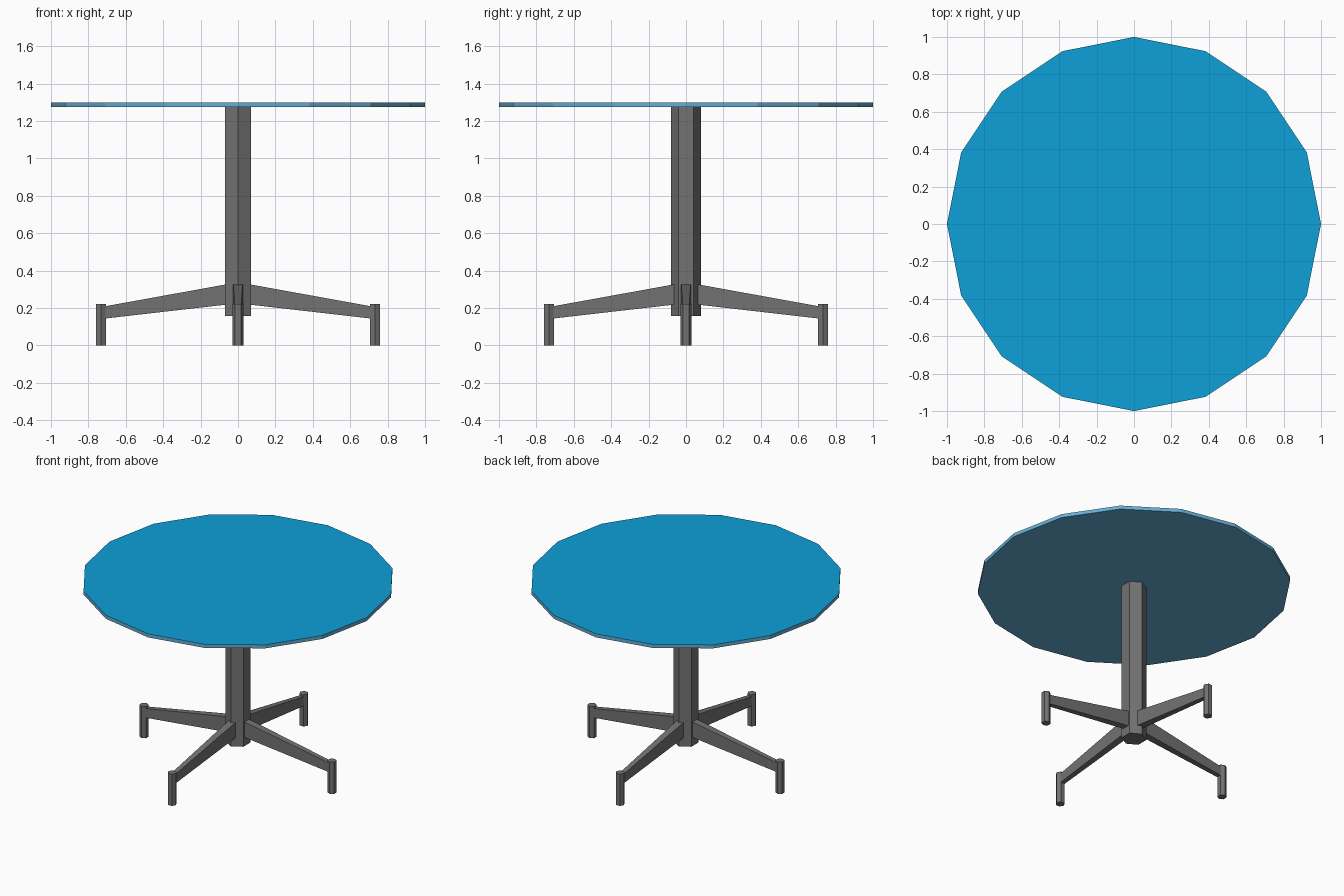
import bpy, bmesh, math
from mathutils import Matrix

if "Cube" in bpy.data.objects:
    bpy.data.objects.remove(bpy.data.objects["Cube"])


def material(name, rgb):
    m = bpy.data.materials.new(name)
    m.diffuse_color = (*rgb, 1)
    m.use_nodes = True
    m.node_tree.nodes["Principled BSDF"].inputs["Base Color"].default_value = m.diffuse_color
    return m


light_blue = material("light blue", (0.13, 0.43, 0.67))
bright_blue = material("bright blue", (0.004, 0.35, 0.68))
grey = material("dark grey", (0.17, 0.17, 0.17))


def finish(bm, name, mats):
    bmesh.ops.recalc_face_normals(bm, faces=bm.faces)
    me = bpy.data.meshes.new(name)
    bm.to_mesh(me)
    bm.free()
    for m in mats:
        me.materials.append(m)
    ob = bpy.data.objects.new(name, me)
    bpy.context.collection.objects.link(ob)
    return ob


def prism(bm, sides, r, z0, z1, phase=0.0, x=0.0):
    """Upright prism with its first corner at the given angle."""
    ring = [(x + r * math.cos(phase + math.tau * i / sides),
             r * math.sin(phase + math.tau * i / sides)) for i in range(sides)]
    lo = [bm.verts.new((px, py, z0)) for px, py in ring]
    hi = [bm.verts.new((px, py, z1)) for px, py in ring]
    for i in range(sides):
        j = (i + 1) % sides
        bm.faces.new((lo[i], lo[j], hi[j], hi[i]))
    bm.faces.new(lo[::-1])
    return bm.faces.new(hi)


# Table top with a coloured disc inset in its upper face
bm = bmesh.new()
top = prism(bm, 16, 1.0, 1.275, 1.30)
apothem = math.cos(math.pi / 16)
bmesh.ops.inset_region(bm, faces=[top], thickness=0.603 * apothem,
                       use_even_offset=True)
top.material_index = 1
finish(bm, "table_top", [light_blue, bright_blue])

# Hexagonal column
bm = bmesh.new()
prism(bm, 6, 0.08, 0.157, 1.275, math.pi / 2)
finish(bm, "column", [grey])

# Four tapered legs, each with a hexagonal foot
for k in range(4):
    turn = Matrix.Rotation(k * math.pi / 2, 4, 'Z')

    bm = bmesh.new()
    ends = []
    for x, w, z0, z1 in ((0.04, 0.026, 0.221, 0.331), (0.72, 0.016, 0.143, 0.208)):
        ends.append([bm.verts.new((x, y, z)) for y, z in
                     ((-w, z0), (w, z0), (w, z1), (-w, z1))])
    a, b = ends
    for i in range(4):
        j = (i + 1) % 4
        bm.faces.new((a[i], a[j], b[j], b[i]))
    bm.faces.new(a)
    bm.faces.new(b)
    bm.transform(turn)
    finish(bm, f"leg_{k + 1}", [grey])

    bm = bmesh.new()
    prism(bm, 6, 0.03, 0.0, 0.223, math.pi / 2, 0.732)
    bm.transform(turn)
    finish(bm, f"foot_{k + 1}", [grey])
